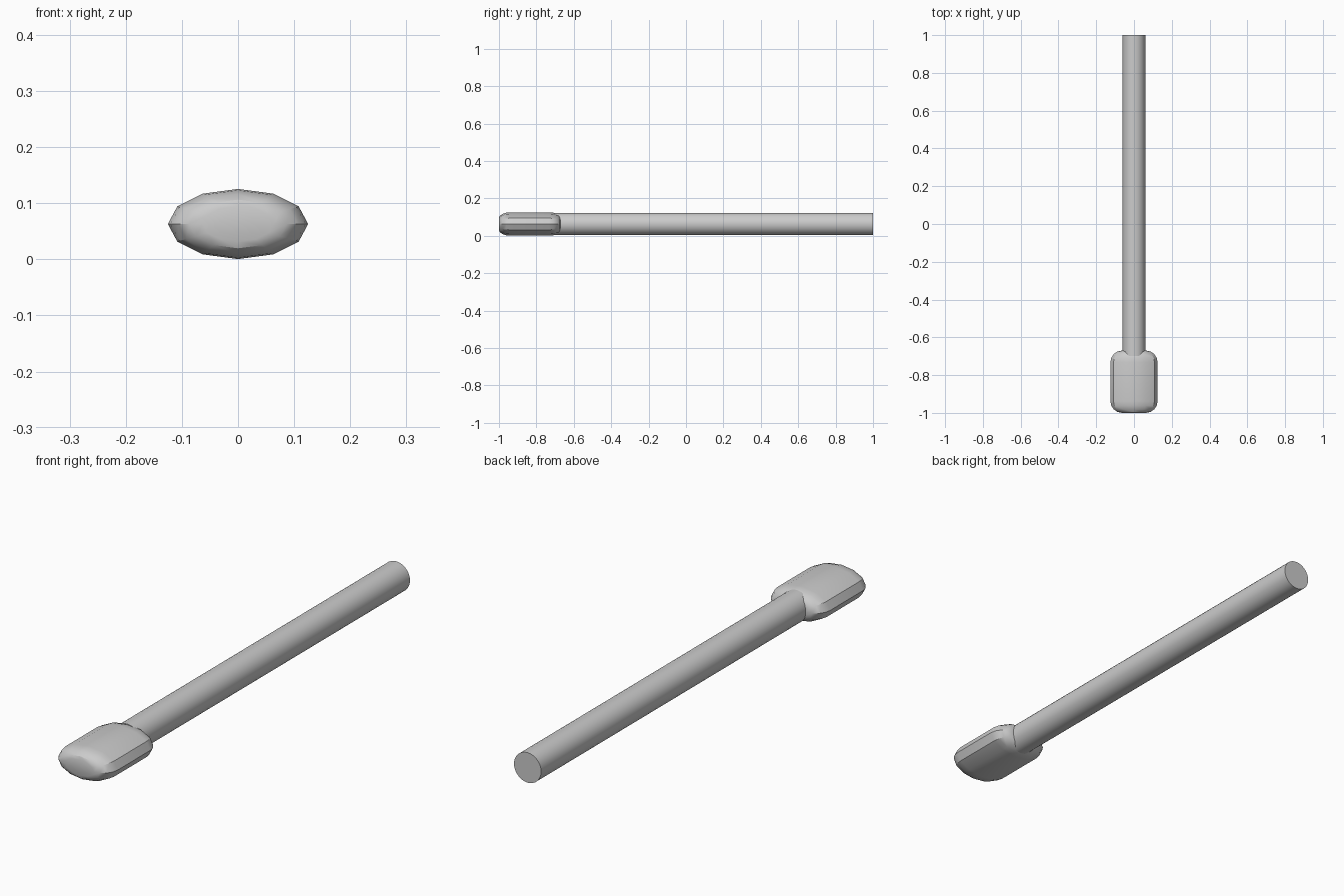
import bpy
import bmesh
from math import cos, sin, pi, radians

cube = bpy.data.objects.get("Cube")
if cube:
    bpy.data.objects.remove(cube)

grey = bpy.data.materials.new("plain grey")
grey.use_nodes = True
color = (0.6, 0.6, 0.6, 1)
grey.diffuse_color = color
grey.node_tree.nodes["Principled BSDF"].inputs["Base Color"].default_value = color

AXIS_Z = 0.063


def lofted_rod(name, sides, half_width, half_height, stations):
    """Capped loft along y; stations are (y, inset from the full outline)."""
    bm = bmesh.new()
    rings = []
    for y, inset in stations:
        scale = 1 - inset / half_width
        rings.append([bm.verts.new((half_width * scale * cos(2 * pi * i / sides), y,
                                    AXIS_Z + half_height * scale * sin(2 * pi * i / sides)))
                      for i in range(sides)])
    for a, b in zip(rings, rings[1:]):
        for i in range(sides):
            j = (i + 1) % sides
            bm.faces.new((a[i], a[j], b[j], b[i]))
    bm.faces.new(rings[0])
    bm.faces.new(rings[-1])
    bmesh.ops.recalc_face_normals(bm, faces=bm.faces)
    mesh = bpy.data.meshes.new(name)
    bm.to_mesh(mesh)
    bm.free()
    mesh.materials.append(grey)
    obj = bpy.data.objects.new(name, mesh)
    bpy.context.collection.objects.link(obj)
    bpy.ops.object.select_all(action='DESELECT')
    obj.select_set(True)
    bpy.context.view_layer.objects.active = obj
    bpy.ops.object.shade_smooth_by_angle(angle=radians(30))
    return obj


# Flattened head with rounded ends
front, back, rounding, steps = -1.0, -0.67, 0.062, 4
arc = [k * pi / 2 / steps for k in range(steps + 1)]
front_end = [(front + rounding * (1 - cos(a)), rounding * (1 - sin(a))) for a in arc]
back_end = [(front + back - y, inset) for y, inset in reversed(front_end)]
lofted_rod("head", 12, 0.125, 0.0625, front_end + back_end)

# Long round stick
lofted_rod("stick", 32, 0.06, 0.06, [(-0.7, 0), (1.0, 0)])
